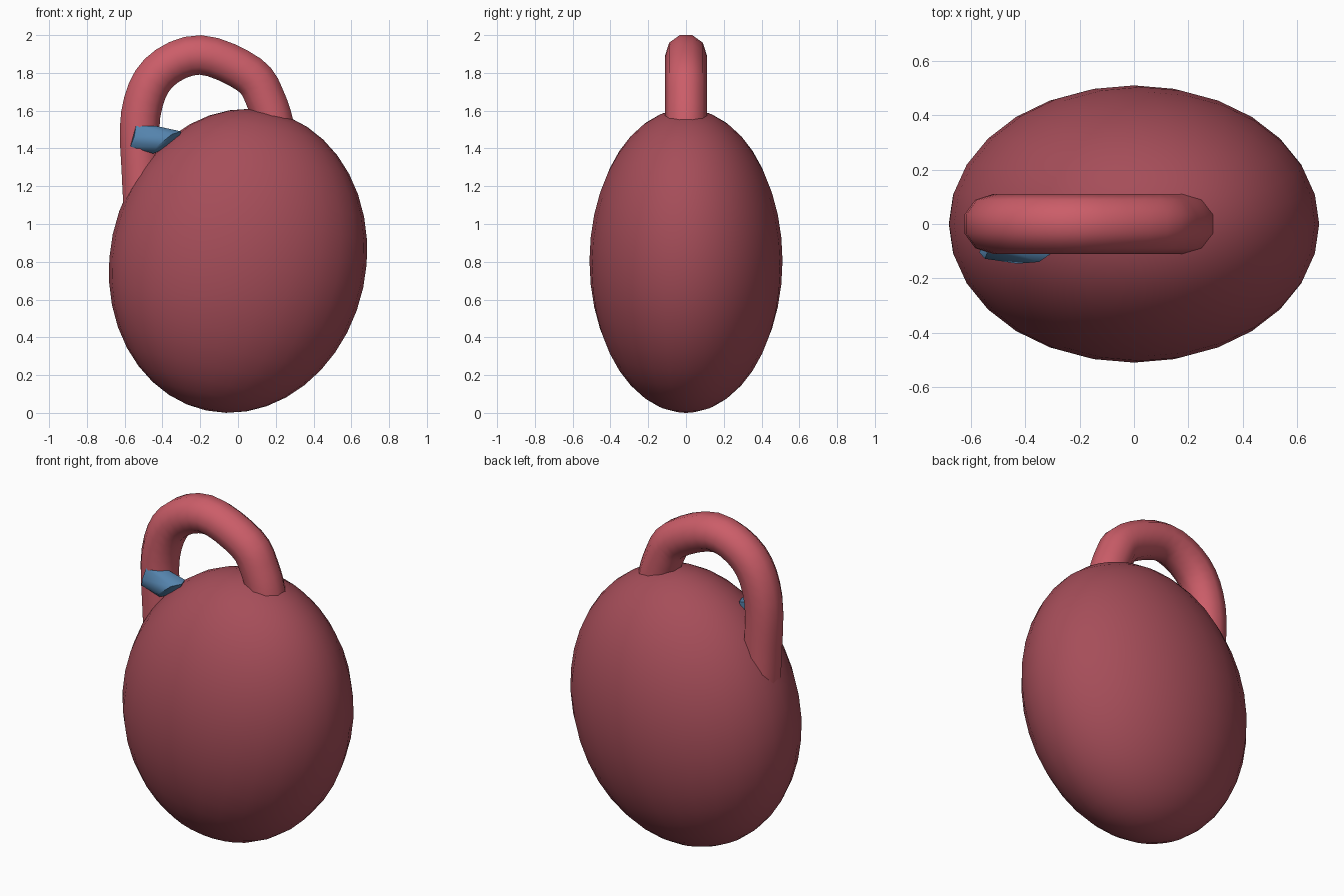
import bpy, bmesh, math
from mathutils import Vector, Matrix

if "Cube" in bpy.data.objects:
    bpy.data.objects.remove(bpy.data.objects["Cube"])


def finish(bm, name, color, smooth_angle):
    bmesh.ops.recalc_face_normals(bm, faces=bm.faces[:])
    me = bpy.data.meshes.new(name)
    bm.to_mesh(me)
    bm.free()
    ob = bpy.data.objects.new(name, me)
    bpy.context.collection.objects.link(ob)
    mat = bpy.data.materials.new(name + "_color")
    mat.diffuse_color = (*color, 1)
    mat.use_nodes = True
    mat.node_tree.nodes["Principled BSDF"].inputs["Base Color"].default_value = mat.diffuse_color
    me.materials.append(mat)
    bpy.ops.object.select_all(action='DESELECT')
    ob.select_set(True)
    bpy.context.view_layer.objects.active = ob
    bpy.ops.object.shade_smooth_by_angle(angle=math.radians(smooth_angle))
    return ob


# Body: tilted ellipsoid
bm = bmesh.new()
bmesh.ops.create_uvsphere(bm, u_segments=28, v_segments=20, radius=1)
bm.transform(Matrix.Translation((0, 0, 0.805))
             @ Matrix.Rotation(math.radians(12), 4, 'Y')
             @ Matrix.Diagonal((0.678, 0.511, 0.81, 1)))
finish(bm, "body", (0.38, 0.075, 0.10), 60)

# Handle: ten-sided tube swept along an arch in the xz plane
path = [(-0.495, 1.0), (-0.51, 1.25), (-0.515, 1.58), (-0.42, 1.80),
        (-0.2, 1.895), (0.06, 1.79), (0.15, 1.65), (0.195, 1.5), (0.2, 1.35)]
pts = [Vector((x, 0, z)) for x, z in path]
ext = [2 * pts[0] - pts[1]] + pts + [2 * pts[-1] - pts[-2]]
STEPS, SIDES, R = 4, 10, 0.11
line = []
for i in range(1, len(ext) - 2):
    a, b, c, d = ext[i - 1:i + 3]
    for s in range(STEPS):
        t = s / STEPS
        line.append(0.5 * (2 * b + (c - a) * t + (2 * a - 5 * b + 4 * c - d) * t * t
                           + (3 * b - a - 3 * c + d) * t ** 3))
line.append(pts[-1])

bm = bmesh.new()
rings = []
side = Vector((0, 1, 0))
for i, p in enumerate(line):
    tangent = (line[min(i + 1, len(line) - 1)] - line[max(i - 1, 0)]).normalized()
    out = tangent.cross(side)
    angles = [math.tau * (k + 0.5) / SIDES for k in range(SIDES)]
    rings.append([bm.verts.new(p + R * (math.cos(t) * out + math.sin(t) * side))
                  for t in angles])
for r0, r1 in zip(rings, rings[1:]):
    for k in range(SIDES):
        n = (k + 1) % SIDES
        bm.faces.new((r0[k], r0[n], r1[n], r1[k]))
bm.faces.new(rings[0])
bm.faces.new(rings[-1])
finish(bm, "handle", (0.60, 0.11, 0.14), 50)

# Tag: small faceted wedge on the front of the handle leg
outline = [(-0.54, 1.52), (-0.44, 1.52), (-0.30, 1.49), (-0.31, 1.465),
           (-0.42, 1.385), (-0.45, 1.373), (-0.57, 1.41)]
bm = bmesh.new()
for x, z in outline:
    bm.verts.new((x, -0.105, z))
    bm.verts.new((-0.43 + (x + 0.43) * 0.85, -0.05, z))
for x, z in [(-0.55, 1.46), (-0.54, 1.43), (-0.35, 1.475), (-0.43, 1.41)]:
    bm.verts.new((x, -0.14 - (x + 0.35) * 0.08 * -1, z) if x > -0.5 else (x, -0.128, z))
bmesh.ops.convex_hull(bm, input=bm.verts[:])
finish(bm, "tag", (0.09, 0.23, 0.42), 40)
